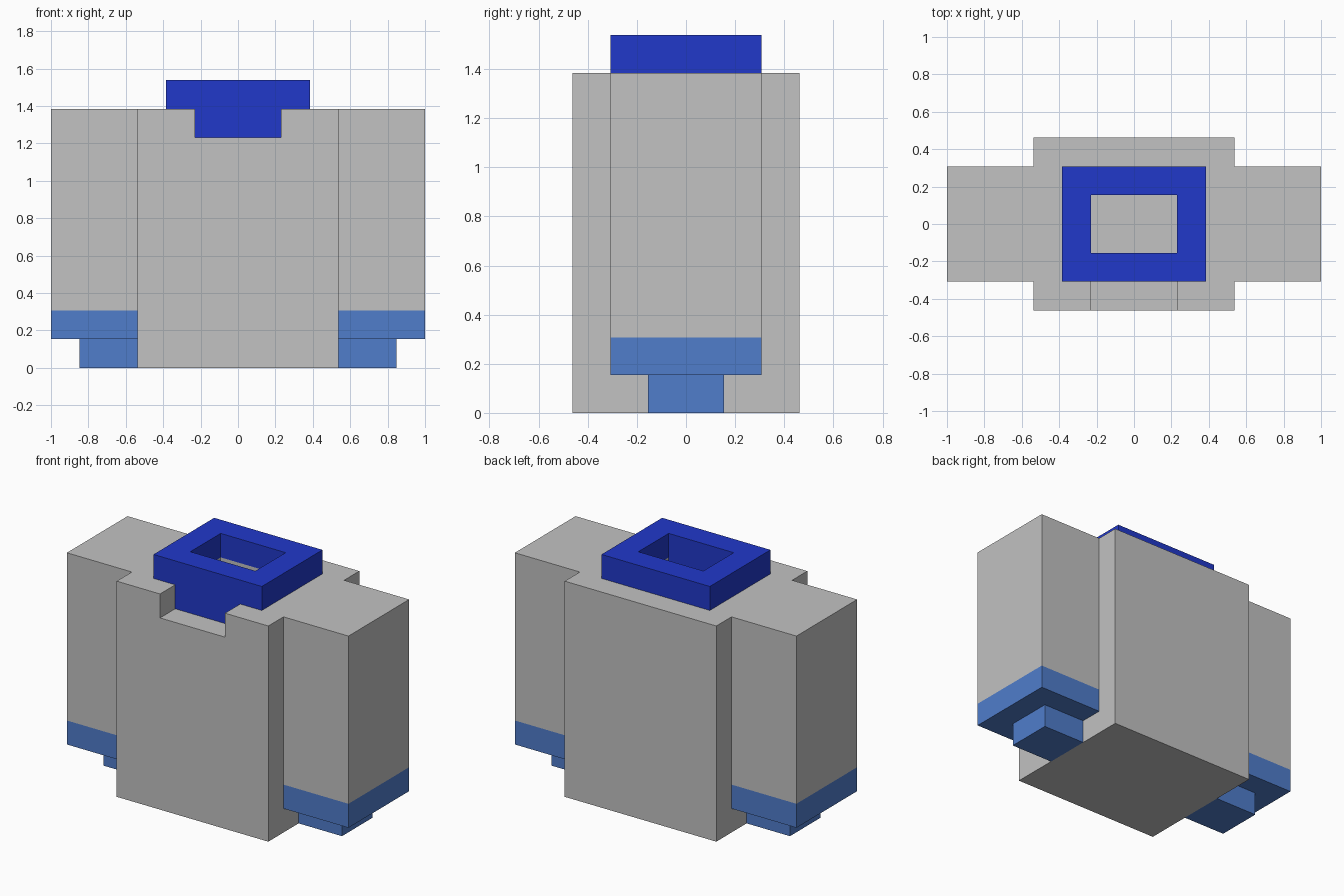
import bpy, bmesh

if "Cube" in bpy.data.objects:
    bpy.data.objects.remove(bpy.data.objects["Cube"])

U = 1 / 13  # one modelling unit: the body is 26 units wide


def material(name, rgb):
    m = bpy.data.materials.new(name)
    m.diffuse_color = (*rgb, 1)
    m.use_nodes = True
    m.node_tree.nodes["Principled BSDF"].inputs["Base Color"].default_value = m.diffuse_color
    return m


GREY = material("light_grey", (0.54, 0.54, 0.54))
BLUE = material("mid_blue", (0.08, 0.205, 0.597))
DEEP = material("deep_blue", (0.015, 0.04, 0.591))


def box(name, x, y, z, *mats, split=None):
    """Box from min/max pairs in units; split = height below which faces use mats[1]."""
    bm = bmesh.new()
    bmesh.ops.create_cube(bm, size=1)
    for v in bm.verts:
        for i, (lo, hi) in enumerate((x, y, z)):
            v.co[i] = (lo if v.co[i] < 0 else hi) * U
    if split is not None:
        bmesh.ops.bisect_plane(bm, geom=bm.verts[:] + bm.edges[:] + bm.faces[:],
                               plane_co=(0, 0, split * U), plane_no=(0, 0, 1))
        for f in bm.faces:
            f.material_index = int(f.calc_center_median().z < split * U)
    me = bpy.data.meshes.new(name)
    bm.to_mesh(me)
    bm.free()
    for m in mats:
        me.materials.append(m)
    ob = bpy.data.objects.new(name, me)
    bpy.context.collection.objects.link(ob)
    return ob


def combine(ob, tool, operation):
    """Apply a boolean and remove the tool object."""
    mod = ob.modifiers.new("bool", 'BOOLEAN')
    mod.operation, mod.object, mod.solver = operation, tool, 'EXACT'
    dg = bpy.context.evaluated_depsgraph_get()
    me = bpy.data.meshes.new_from_object(ob.evaluated_get(dg))
    ob.modifiers.clear()
    ob.data = me
    bpy.data.objects.remove(tool)


# Torso with a shallow neck opening cut through to the front
torso = box("torso", (-7, 7), (-6, 6), (0, 18), GREY)
combine(torso, box("neck_cutter", (-3, 3), (-8, 2), (16, 20), GREY), 'DIFFERENCE')

# Collar ring, with a lower front panel filling the neck opening
collar = box("collar", (-5, 5), (-4, 4), (18, 20), DEEP)
combine(collar, box("collar_cutter", (-3, 3), (-2, 2), (16, 22), DEEP), 'DIFFERENCE')
combine(collar, box("collar_panel", (-3, 3), (-4, -2), (16, 18), DEEP), 'UNION')

# Arms with blue cuffs, and hands below
for side, s in (("left", -1), ("right", 1)):
    box(side + "_arm", sorted((7 * s, 13 * s)), (-4, 4), (2, 18), GREY, BLUE, split=4)
    box(side + "_hand", sorted((7 * s, 11 * s)), (-2, 2), (0, 2), BLUE)
